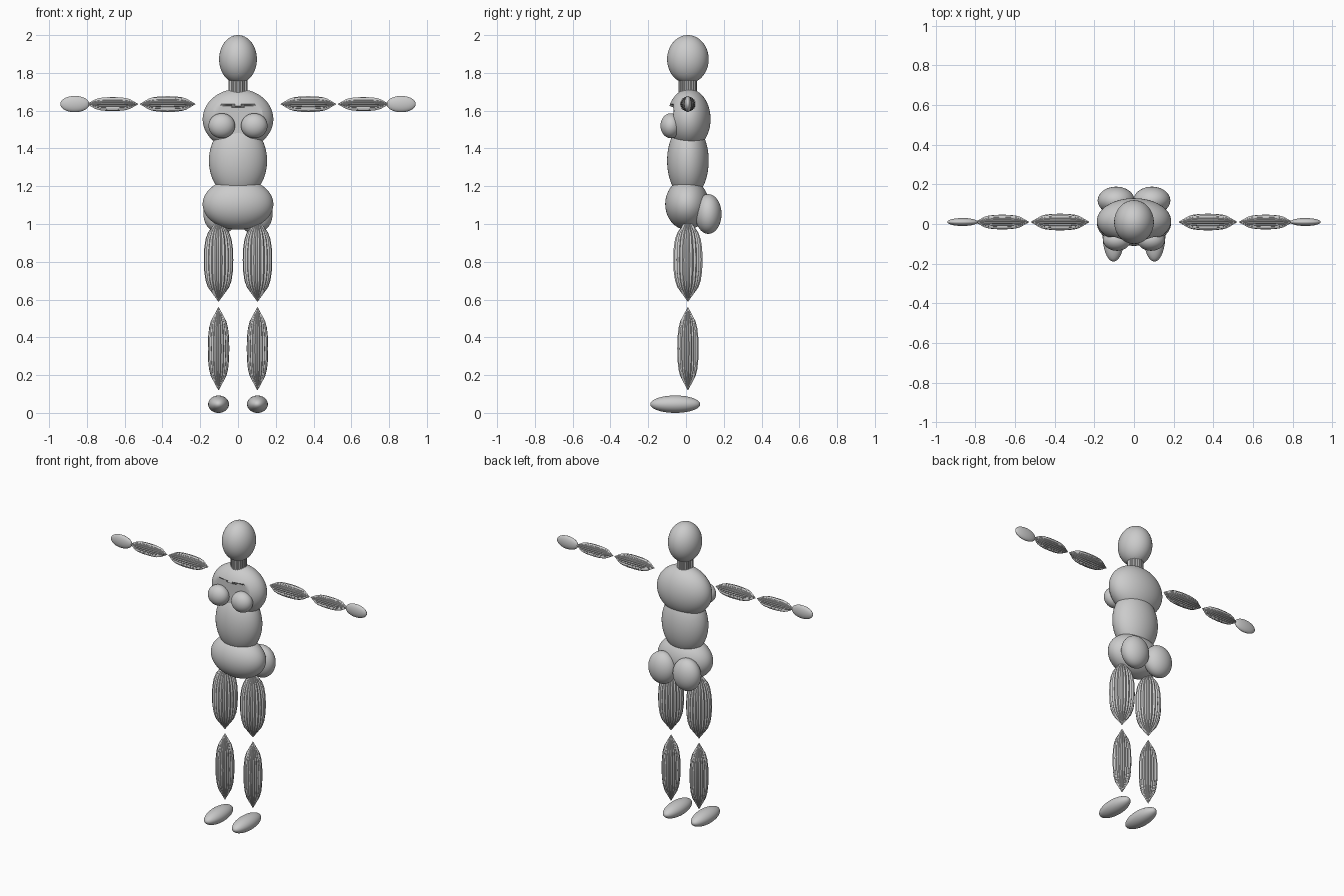
import bpy, bmesh, math
from mathutils import Matrix, Vector

cube = bpy.data.objects.get("Cube")
if cube:
    bpy.data.objects.remove(cube, do_unlink=True)

GREY = (0.6, 0.6, 0.6, 1)
grey = bpy.data.materials.new("plain grey")
grey.use_nodes = True
grey.diffuse_color = GREY
grey.node_tree.nodes["Principled BSDF"].inputs["Base Color"].default_value = GREY

DEPTH = 0.01  # shared y of the body axis


def finish(name, bm):
    bmesh.ops.recalc_face_normals(bm, faces=bm.faces)
    mesh = bpy.data.meshes.new(name)
    bm.to_mesh(mesh)
    bm.free()
    mesh.materials.append(grey)
    mesh.shade_smooth()
    mesh.set_sharp_from_angle(angle=math.radians(25))
    obj = bpy.data.objects.new(name, mesh)
    bpy.context.collection.objects.link(obj)
    return obj


def ellipsoid(name, center, radii, reshape=None):
    bm = bmesh.new()
    bmesh.ops.create_uvsphere(bm, u_segments=64, v_segments=48, radius=1)
    bm.transform(Matrix.Translation(center) @ Matrix.Diagonal((*radii, 1)))
    if reshape:
        for v in bm.verts:
            reshape(v.co)
    return finish(name, bm)


def fluted(name, start, end, radius, profile, ribs=22, groove=0.9):
    """Ribbed spindle from start to end; profile holds (position, radius)."""
    start, end = Vector(start), Vector(end)
    axis = end - start
    turn = axis.to_track_quat('Z', 'Y')
    bm = bmesh.new()
    rings = []
    for t, r in profile:
        ring = []
        for i in range(ribs * 2):
            a = math.pi * i / ribs
            k = radius * r * (groove if i % 2 else 1)
            p = Vector((k * math.cos(a), k * math.sin(a), axis.length * t))
            ring.append(bm.verts.new(start + turn @ p))
        rings.append(ring)
    for low, high in zip(rings, rings[1:]):
        for i in range(len(low)):
            j = (i + 1) % len(low)
            bm.faces.new((low[i], low[j], high[j], high[i]))
    bm.faces.new(rings[0])
    bm.faces.new(rings[-1])
    return finish(name, bm)


# Half of the limb outline, mirrored to both pointed ends
HALF = [(0, 0.02), (0.17, 0.72), (0.25, 0.88), (0.37, 0.98)]
LIMB = HALF + [(0.5, 1)] + [(1 - t, r) for t, r in reversed(HALF)]


# Chest front is set back below the collar ledge
def set_back(co):
    if 1.42 < co.z < 1.625 + 0.8 * co.x * co.x:
        co.y = max(co.y, -0.065)


# Head and trunk
ellipsoid("head", (0, DEPTH, 1.872), (0.1, 0.11, 0.128))
fluted("neck", (0, DEPTH, 1.68), (0, DEPTH, 1.78), 0.05, [(0, 1), (1, 1)], groove=0.94)
ellipsoid("chest", (0, 0.015, 1.555), (0.187, 0.115, 0.16), set_back)
ellipsoid("waist", (0, DEPTH, 1.335), (0.154, 0.11, 0.2))
ellipsoid("hips", (0, 0.005, 1.105), (0.187, 0.115, 0.135))

# Paired parts
for side, s in (("left", 1), ("right", -1)):
    ellipsoid(f"{side}_breast", (s * 0.086, -0.08, 1.52), (0.07, 0.055, 0.066))
    ellipsoid(f"{side}_buttock", (s * 0.09, 0.118, 1.053), (0.093, 0.07, 0.105))

    # Arm
    z = 1.635
    fluted(f"{side}_upper_arm", (s * 0.225, DEPTH, z), (s * 0.52, DEPTH, z), 0.042, LIMB)
    fluted(f"{side}_forearm", (s * 0.528, DEPTH, z), (s * 0.8, DEPTH, z), 0.037, LIMB)
    ellipsoid(f"{side}_hand", (s * 0.864, DEPTH, z), (0.077, 0.02, 0.043))

    # Leg
    x = s * 0.103
    fluted(f"{side}_thigh", (x, DEPTH, 0.59), (x, DEPTH, 1.03), 0.078, LIMB)
    fluted(f"{side}_shin", (x, DEPTH, 0.12), (x, DEPTH, 0.56), 0.057, LIMB)
    ellipsoid(f"{side}_foot", (x, -0.057, 0.046), (0.055, 0.132, 0.046))
